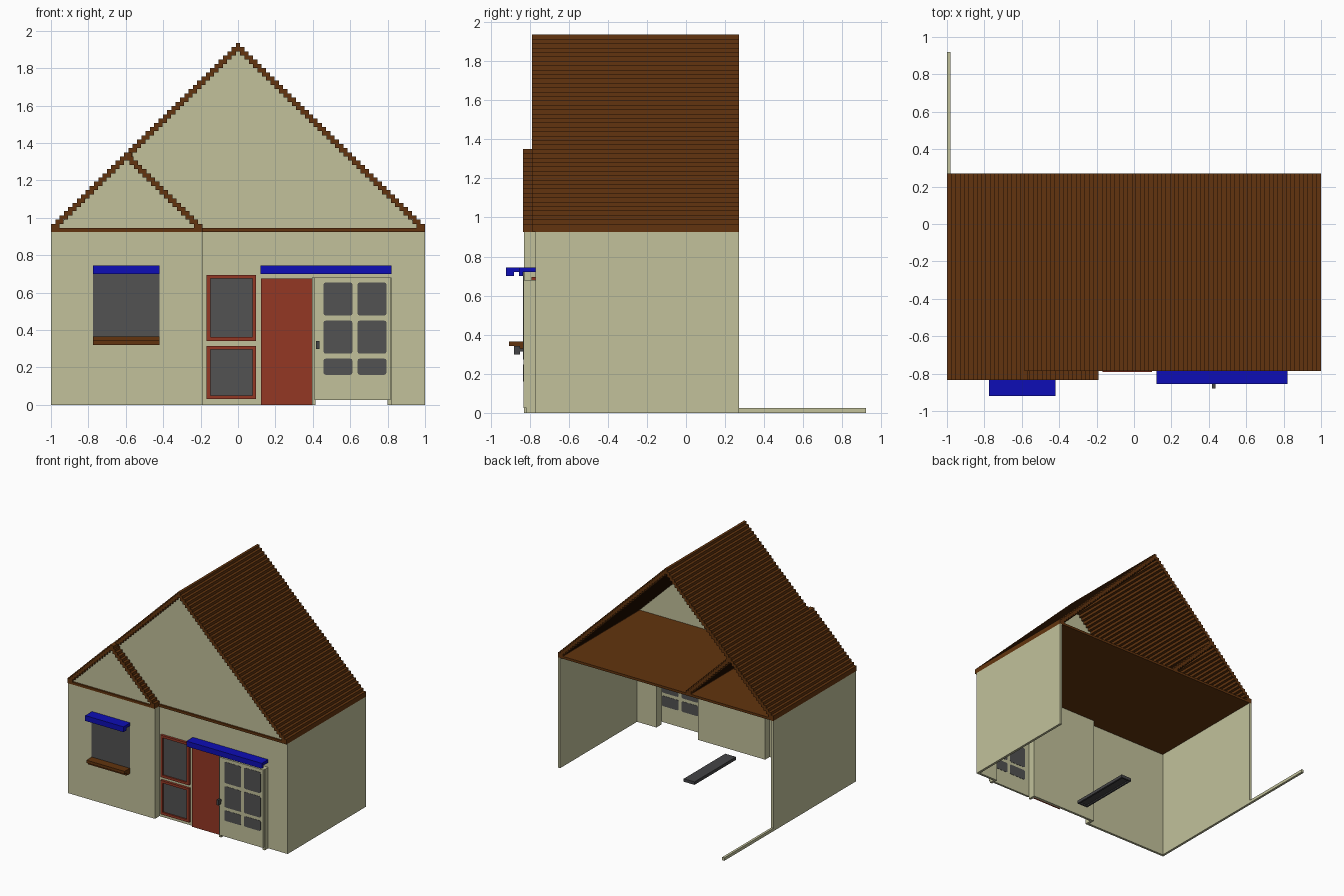
import bpy, bmesh

cube = bpy.data.objects.get("Cube")
if cube:
    bpy.data.objects.remove(cube, do_unlink=True)


def material(name, srgb):
    lin = [((c / 255 + 0.055) / 1.055) ** 2.4 for c in srgb] + [1.0]
    m = bpy.data.materials.new(name)
    m.use_nodes = True
    m.diffuse_color = lin
    bsdf = next(n for n in m.node_tree.nodes if n.type == 'BSDF_PRINCIPLED')
    bsdf.inputs["Base Color"].default_value = lin
    return m


BEIGE = material("beige_wall", (194, 193, 155))
BROWN = material("brown_wood", (98, 52, 14))
RED = material("red_paint", (148, 55, 36))
BLUE = material("blue_awning", (13, 13, 182))
GREY = material("grey_glass", (82, 82, 82))
DARK = material("dark_metal", (68, 68, 70))


def finish(name, bm, mat):
    bmesh.ops.recalc_face_normals(bm, faces=bm.faces)
    me = bpy.data.meshes.new(name)
    bm.to_mesh(me)
    bm.free()
    me.materials.append(mat)
    ob = bpy.data.objects.new(name, me)
    bpy.context.collection.objects.link(ob)
    return ob


def add_box(bm, x, y, z):
    verts = bmesh.ops.create_cube(bm, size=1)["verts"]
    for v in verts:
        v.co = [a[0] if c < 0 else a[1] for c, a in zip(v.co, (x, y, z))]
    return verts


def boxes(name, mat, *specs):
    bm = bmesh.new()
    for s in specs:
        add_box(bm, *s)
    return finish(name, bm, mat)


def prism(name, mat, pts, y0, y1):
    """Extrude an x-z profile along y."""
    bm = bmesh.new()
    face = bm.faces.new([bm.verts.new((x, y0, z)) for x, z in pts])
    new = bmesh.ops.extrude_face_region(bm, geom=[face])["geom"]
    for v in new:
        if isinstance(v, bmesh.types.BMVert):
            v.co.y = y1
    return finish(name, bm, mat)


def frame(name, mat, x, z, y, t):
    """Rectangular frame of bar width t."""
    return boxes(name, mat,
                 (x, y, (z[0], z[0] + t)), (x, y, (z[1] - t, z[1])),
                 ((x[0], x[0] + t), y, (z[0] + t, z[1] - t)),
                 ((x[1] - t, x[1]), y, (z[0] + t, z[1] - t)))


# Main levels
LEFT_Y, MAIN_Y, BACK_Y = -0.83, -0.77, 0.27
EAVE, FLOOR_TOP = 0.925, 0.945
T = 0.02

# Walls, open at the back
boxes("right_side_wall", BEIGE, ((-1, -1 + T), (LEFT_Y, BACK_Y), (0, EAVE)))
boxes("left_side_wall", BEIGE, ((1 - T, 1), (MAIN_Y, BACK_Y), (0, EAVE)))
boxes("bay_wall", BEIGE,
      ((-1 + T, -0.19), (LEFT_Y, LEFT_Y + T), (0, EAVE)),
      ((-0.19 - T, -0.19), (LEFT_Y + T, MAIN_Y + T), (0, EAVE)))
prism("front_wall", BEIGE,
      [(-0.19, 0), (0.415, 0), (0.415, 0.68), (0.80, 0.68), (0.80, 0),
       (1 - T, 0), (1 - T, EAVE), (-0.19, EAVE)], MAIN_Y, MAIN_Y + T)
boxes("ground_strip", BEIGE, ((-1, -1 + T), (BACK_Y, 0.92), (0, 0.025)))

# Attic floor with the bay projection
boxes("attic_floor", BROWN,
      ((-1, 1), (-0.785, BACK_Y), (EAVE, FLOOR_TOP)),
      ((-1, -0.19), (LEFT_Y - 0.005, -0.785), (EAVE, FLOOR_TOP)))

# Gable walls
prism("main_gable", BEIGE,
      [(-0.975, FLOOR_TOP), (0.975, FLOOR_TOP), (0, 1.91)], MAIN_Y, MAIN_Y + T)
prism("bay_gable", BEIGE,
      [(-0.975, FLOOR_TOP), (-0.215, FLOOR_TOP), (-0.59, 1.325)],
      LEFT_Y + 0.01, LEFT_Y + 0.03)

# Stepped roof slopes
STEP_X, STEP_Z, DEPTH = 0.023, 0.0225, 0.045


def slope(name, start, side, n, y0, y1, limit):
    outer, inner = [], []
    for i in range(n):
        a = i * STEP_X
        b = min(a + DEPTH, limit)
        z = FLOOR_TOP + i * STEP_Z
        outer += [(a, z), (a, z + STEP_Z)]
        inner += [(b, z), (b, z + STEP_Z)]
    pts = []
    for p in outer + inner[::-1]:
        if p not in pts:
            pts.append(p)
    return prism(name, BROWN, [(start + side * x, z) for x, z in pts], y0, y1)


slope("right_roof_slope", -1, 1, 44, -0.787, BACK_Y, 1.011)
slope("left_roof_slope", 1, -1, 44, -0.787, BACK_Y, 1.011)
slope("bay_roof_edge", -1, 1, 18, LEFT_Y - 0.005, -0.787, 0.43)
slope("bay_roof_slope", -0.19, -1, 18, LEFT_Y - 0.005, BACK_Y, 0.405)


# Awnings with a hanging front lip
def awning(name, x, wall, front, lip):
    boxes(name, BLUE, (x, (front, wall), (0.72, 0.745)),
          (x, (front, front + lip), (0.70, 0.72)))


awning("bay_awning", (-0.775, -0.42), LEFT_Y, -0.92, 0.04)
awning("door_awning", (0.12, 0.82), MAIN_Y, -0.855, 0.02)

# Bay window and sill
boxes("bay_window_glass", GREY,
      ((-0.775, -0.42), (LEFT_Y - 0.005, LEFT_Y), (0.365, 0.72)))
boxes("bay_window_sill", BROWN,
      ((-0.775, -0.42), (-0.905, LEFT_Y), (0.342, 0.365)),
      ((-0.775, -0.42), (-0.88, LEFT_Y), (0.32, 0.342)))

# Pair of red-framed windows
for label, z in (("upper", (0.342, 0.695)), ("lower", (0.03, 0.315))):
    x = (-0.168, 0.097)
    frame(label + "_window_frame", RED, x, z, (-0.79, MAIN_Y), 0.02)
    boxes(label + "_window_glass", GREY,
          ((x[0] + 0.02, x[1] - 0.02), (-0.778, MAIN_Y),
           (z[0] + 0.02, z[1] - 0.02)))

# Red panel beside the door
boxes("red_panel", RED, ((0.122, 0.395), (-0.785, MAIN_Y), (0, 0.675)))

# Door frame and leaf
boxes("door_frame", BEIGE,
      ((0.395, 0.415), (-0.815, MAIN_Y), (0, 0.68)),
      ((0.80, 0.82), (-0.815, MAIN_Y), (0, 0.68)),
      ((0.415, 0.80), (-0.815, MAIN_Y), (0.665, 0.68)))
boxes("door_leaf", BEIGE, ((0.41, 0.815), (-0.832, -0.815), (0.025, 0.68)))

# Door panes with softened corners, seen from both sides
bm = bmesh.new()
for x in ((0.457, 0.612), (0.639, 0.794)):
    for z in ((0.477, 0.654), (0.273, 0.45), (0.16, 0.247)):
        verts = add_box(bm, x, (-0.834, -0.813), z)
        edges = {e for v in verts for e in v.link_edges
                 if abs(e.verts[0].co.y - e.verts[1].co.y) > 0.01}
        bmesh.ops.bevel(bm, geom=list(edges), offset=0.012, segments=2,
                        profile=0.5, affect='EDGES')
finish("door_panes", bm, GREY)

# Door handle
boxes("door_handle", DARK,
      ((0.42, 0.43), (-0.85, -0.832), (0.315, 0.33)),
      ((0.416, 0.435), (-0.88, -0.85), (0.298, 0.342)))

# Tray lying on the floor inside
boxes("floor_plate", DARK, ((-0.03, 0.07), (-0.62, -0.07), (0.01, 0.025)))
frame_rim = ((-0.03, 0.07), (-0.62, -0.07))
boxes("floor_plate_rim", DARK,
      ((-0.03, -0.015), frame_rim[1], (0, 0.01)),
      ((0.055, 0.07), frame_rim[1], (0, 0.01)),
      ((-0.015, 0.055), (-0.62, -0.605), (0, 0.01)),
      ((-0.015, 0.055), (-0.085, -0.07), (0, 0.01)))
